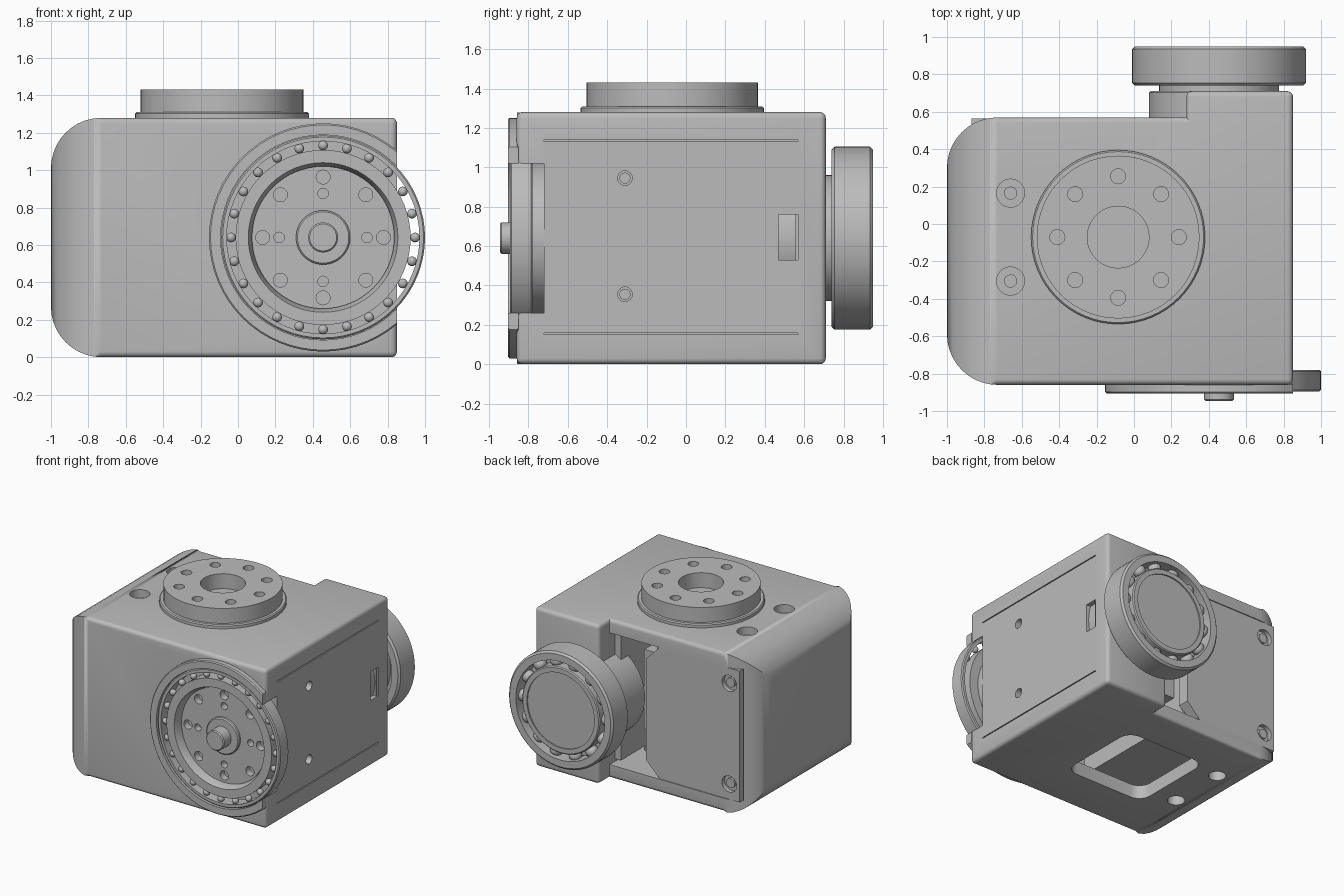
import bpy, bmesh, math
from mathutils import Vector, Matrix

if "Cube" in bpy.data.objects:
    bpy.data.objects.remove(bpy.data.objects["Cube"])

grey = bpy.data.materials.new("plain grey")
grey.use_nodes = True
grey.diffuse_color = (0.5, 0.5, 0.5, 1)
grey.node_tree.nodes["Principled BSDF"].inputs["Base Color"].default_value = (0.5, 0.5, 0.5, 1)


def make(name, bm):
    bmesh.ops.recalc_face_normals(bm, faces=bm.faces)
    mesh = bpy.data.meshes.new(name)
    bm.to_mesh(mesh)
    bm.free()
    mesh.materials.append(grey)
    ob = bpy.data.objects.new(name, mesh)
    bpy.context.collection.objects.link(ob)
    return ob


def prism(name, outline, z0, z1):
    bm = bmesh.new()
    face = bm.faces.new([bm.verts.new((x, y, z0)) for x, y in outline])
    top = bmesh.ops.extrude_face_region(bm, geom=[face])["geom"]
    bmesh.ops.translate(bm, vec=(0, 0, z1 - z0),
                        verts=[v for v in top if isinstance(v, bmesh.types.BMVert)])
    return make(name, bm)


def box(name, x, y, z):
    return prism(name, [(x[0], y[0]), (x[1], y[0]), (x[1], y[1]), (x[0], y[1])], *z)


def lathe(name, profile, a, b, axis="Y", steps=64):
    """Turn a closed (radius, position) profile; a, b centre it across the axis."""
    bm = bmesh.new()
    rings = []
    for i in range(steps):
        t = 2 * math.pi * i / steps
        ring = []
        for r, h in profile:
            u, v = a + r * math.cos(t), b + r * math.sin(t)
            ring.append(bm.verts.new({"X": (h, u, v), "Y": (u, h, v), "Z": (u, v, h)}[axis]))
        rings.append(ring)
    n = len(profile)
    for i in range(steps):
        p, q = rings[i], rings[(i + 1) % steps]
        for j in range(n):
            k = (j + 1) % n
            if profile[j][0] or profile[k][0]:
                bm.faces.new((p[j], p[k], q[k], q[j]))
    bmesh.ops.remove_doubles(bm, verts=bm.verts, dist=1e-6)
    bmesh.ops.dissolve_degenerate(bm, edges=bm.edges, dist=1e-6)
    return make(name, bm)


def disc(name, r, h0, h1, a, b, axis="Y", steps=64):
    return lathe(name, [(0, h0), (r, h0), (r, h1), (0, h1)], a, b, axis, steps)


def ring(name, r0, r1, h0, h1, a, b, axis="Y"):
    c = 0.008
    return lathe(name, [(r0, h0), (r1 - c, h0), (r1, h0 + c), (r1, h1 - c), (r1 - c, h1), (r0, h1)],
                 a, b, axis)


def bevel(ob, test, width, segments):
    bm = bmesh.new()
    bm.from_mesh(ob.data)
    edges = [e for e in bm.edges if test(e)]
    bmesh.ops.bevel(bm, geom=edges, offset=width, segments=segments, profile=0.5,
                    affect="EDGES", clamp_overlap=True)
    bm.to_mesh(ob.data)
    bm.free()


def cut(ob, cutter):
    mod = ob.modifiers.new("cut", "BOOLEAN")
    mod.object, mod.operation, mod.solver = cutter, "DIFFERENCE", "EXACT"
    bpy.context.view_layer.objects.active = ob
    bpy.ops.object.modifier_apply(modifier=mod.name)
    bpy.data.objects.remove(cutter)


def polar(a, b, r, count, start=0):
    for i in range(count):
        t = start + 2 * math.pi * i / count
        yield a + r * math.cos(t), b + r * math.sin(t)


def balls(name, r, size, h, a, b, count):
    bm = bmesh.new()
    for x, z in polar(a, b, r, count):
        bmesh.ops.create_uvsphere(bm, u_segments=16, v_segments=8, radius=size,
                                  matrix=Matrix.Translation((x, h, z)))
    return make(name, bm)


AX, AZ = 0.455, 0.64          # shared axis of the two side bearings
TX, TY = -0.085, -0.07        # axis of the top horn

# Housing: L-shaped block with a large rounding on its right end
housing = prism("housing", [(-1, -.86), (.85, -.86), (.85, .71), (.28, .71), (.28, .57), (-1, .57)], 0, 1.28)
bevel(housing, lambda e: all(v.co.x < -.99 for v in e.verts), .27, 10)


def outer_edge(e):
    m = (e.verts[0].co + e.verts[1].co) / 2
    concave = abs(m.x - .28) < .01 and abs(m.y - .57) < .01
    return (all(v.co.x > -.74 for v in e.verts) and e.calc_length() > .1 and not concave
            and len(e.link_faces) == 2 and e.calc_face_angle() > 1)


bevel(housing, outer_edge, .03, 4)

# Cavity open at the back, bottom window and bearing seat
cut(housing, box("cavity", (-.88, .28), (-.70, 1), (.11, 1.17)))
window = box("window", (-.47, .25), (-.48, .24), (-.1, .2))
bevel(window, lambda e: abs(e.verts[0].co.z - e.verts[1].co.z) > .1, .1, 6)
cut(housing, window)
cut(housing, disc("seat", .548, -1, -.72, AX, AZ))

# Mounting holes through the top and bottom walls
for y in (.165, -.305):
    cut(housing, disc("top_hole", .075, 1.20, 1.4, -.66, y, "Z", 32))
    cut(housing, disc("bottom_hole", .065, -.1, .09, -.66, y, "Z", 32))
    screw = disc("top_screw", .035, 1.15, 1.24, -.66, y, "Z", 24)

# Panel lines, bolt holes and slot on the left side
for z in (.155, 1.135):
    cut(housing, box("groove", (.835, 1), (-.72, .57), (z - .004, z + .004)))
for z in (.355, .945):
    cut(housing, disc("bolt_hole", .037, .77, 1, -.31, z, "X", 24))
    disc("side_bolt", .028, .76, .80, -.31, z, "X", 24)
cut(housing, box("slot", (.79, 1), (.47, .57), (.53, .76)))
box("slot_lip", (.78, .84), (.555, .57), (.53, .76))

# Front flange, trimmed flush with the left side
flange = ring("front_flange", .548, .61, -.905, -.85, AX, AZ)
cut(flange, box("trim", (.85, 2), (-2, 2), (-1, 3)))

# Front bearing
ring("front_outer_race", .515, .545, -.895, -.78, AX, AZ)
lathe("front_inner_race", [(.40, -.89), (.468, -.89), (.468, -.78), (.38, -.78), (.38, -.84)], AX, AZ)
balls("front_balls", .492, .026, -.865, AX, AZ, 24)

# Front horn with bolt circle, hub and pin
horn = disc("front_horn", .39, -.825, -.71, AX, AZ)
for x, z in polar(AX, AZ, .323, 8):
    cut(horn, disc("horn_hole", .037, -1, -.77, x, z, "Y", 24))
for x, z in polar(AX, AZ, .235, 4):
    cut(horn, disc("small_hole", .028, -1, -.77, x, z, "Y", 20))
ring("front_hub", 0, .145, -.85, -.80, AX, AZ)
ring("front_pin", 0, .08, -.945, -.83, AX, AZ)

# Back boss, shaft and bearing
ring("back_boss", 0, .375, .40, .71, AX, AZ)
disc("back_shaft", .32, .70, .76, AX, AZ)
lathe("back_outer_race", [(.395, .74), (.45, .74), (.465, .755), (.465, .935), (.45, .95), (.395, .95)], AX, AZ)
ring("back_inner_race", .30, .345, .74, .945, AX, AZ)
disc("back_cap", .302, .74, .935, AX, AZ)
ring("back_cage", .34, .40, .80, .83, AX, AZ)
balls("back_balls", .37, .05, .875, AX, AZ, 14)

# Top horn
ring("top_flange", .16, .465, 1.26, 1.31, TX, TY, "Z")
top = disc("top_horn", .435, 1.30, 1.43, TX, TY, "Z")
cut(top, disc("bore", .165, 1.31, 2, TX, TY, "Z", 48))
for x, y in polar(TX, TY, .325, 8):
    cut(top, disc("horn_hole", .04, 1.34, 2, x, y, "Z", 24))

# Motor inside the cavity, with its chamfered back plate
box("motor_body", (-.86, -.08), (-.66, .48), (.16, 1.14))
box("motor_gearbox", (-.10, .12), (-.66, .36), (.36, 1.0))
box("side_plate", (.23, .29), (-.66, .50), (.13, 1.15))
plate = box("back_plate", (-.87, -.04), (.47, .565), (.112, 1.168))
bevel(plate, lambda e: all(v.co.x > -.1 for v in e.verts)
      and abs(e.verts[0].co.y - e.verts[1].co.y) > .05, .12, 1)
for z in (.235, 1.045):
    cut(plate, disc("plate_hole", .065, .53, 1, -.78, z, "Y", 32))
    disc("plate_screw", .038, .50, .55, -.78, z, "Y", 24)

# Smooth curved faces, keep edges crisp
for ob in bpy.context.scene.objects:
    if ob.type == "MESH":
        bpy.ops.object.select_all(action="DESELECT")
        ob.select_set(True)
        bpy.context.view_layer.objects.active = ob
        bpy.ops.object.shade_smooth_by_angle(angle=math.radians(30))
